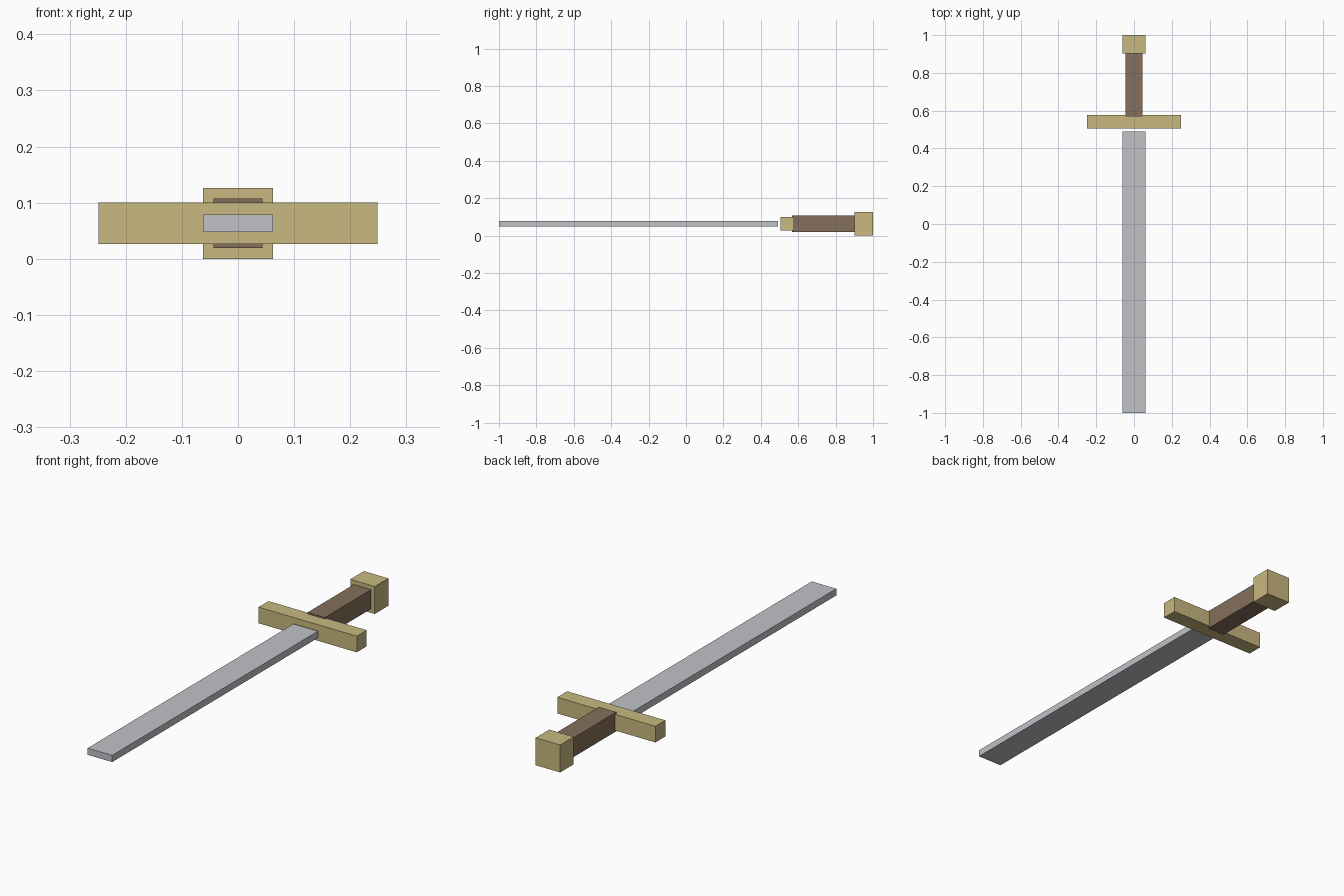
import bpy
import bmesh
from mathutils import Vector

cube = bpy.data.objects.get("Cube")
if cube:
    bpy.data.objects.remove(cube, do_unlink=True)


def make_material(name, rgb):
    mat = bpy.data.materials.new(name)
    mat.use_nodes = True
    mat.diffuse_color = (*rgb, 1)
    mat.node_tree.nodes["Principled BSDF"].inputs["Base Color"].default_value = (*rgb, 1)
    return mat


AXIS_Z = 0.063  # height of the sword's long axis


def bar(name, width, height, y_start, y_end, mat):
    """Box centred on the sword's long axis, running from y_start to y_end."""
    bm = bmesh.new()
    bmesh.ops.create_cube(bm, size=1)
    bmesh.ops.scale(bm, vec=Vector((width, y_end - y_start, height)), verts=bm.verts)
    mesh = bpy.data.meshes.new(name)
    bm.to_mesh(mesh)
    bm.free()
    mesh.materials.append(mat)
    obj = bpy.data.objects.new(name, mesh)
    obj.location = (0, (y_start + y_end) / 2, AXIS_Z)
    bpy.context.collection.objects.link(obj)
    return obj


steel = make_material("steel grey", (0.53, 0.54, 0.57))
brass = make_material("pale brass", (0.58, 0.48, 0.216))
leather = make_material("brown leather", (0.235, 0.162, 0.105))

# Flat blade pointing forward, with a small gap before the guard
bar("blade", 0.124, 0.031, -1.0, 0.491, steel)
# Wide crossguard
bar("crossguard", 0.498, 0.074, 0.505, 0.577, brass)
# Grip, slightly sunk into the guard
bar("grip", 0.088, 0.088, 0.567, 0.902, leather)
# Block pommel
bar("pommel", 0.124, 0.126, 0.902, 1.0, brass)
